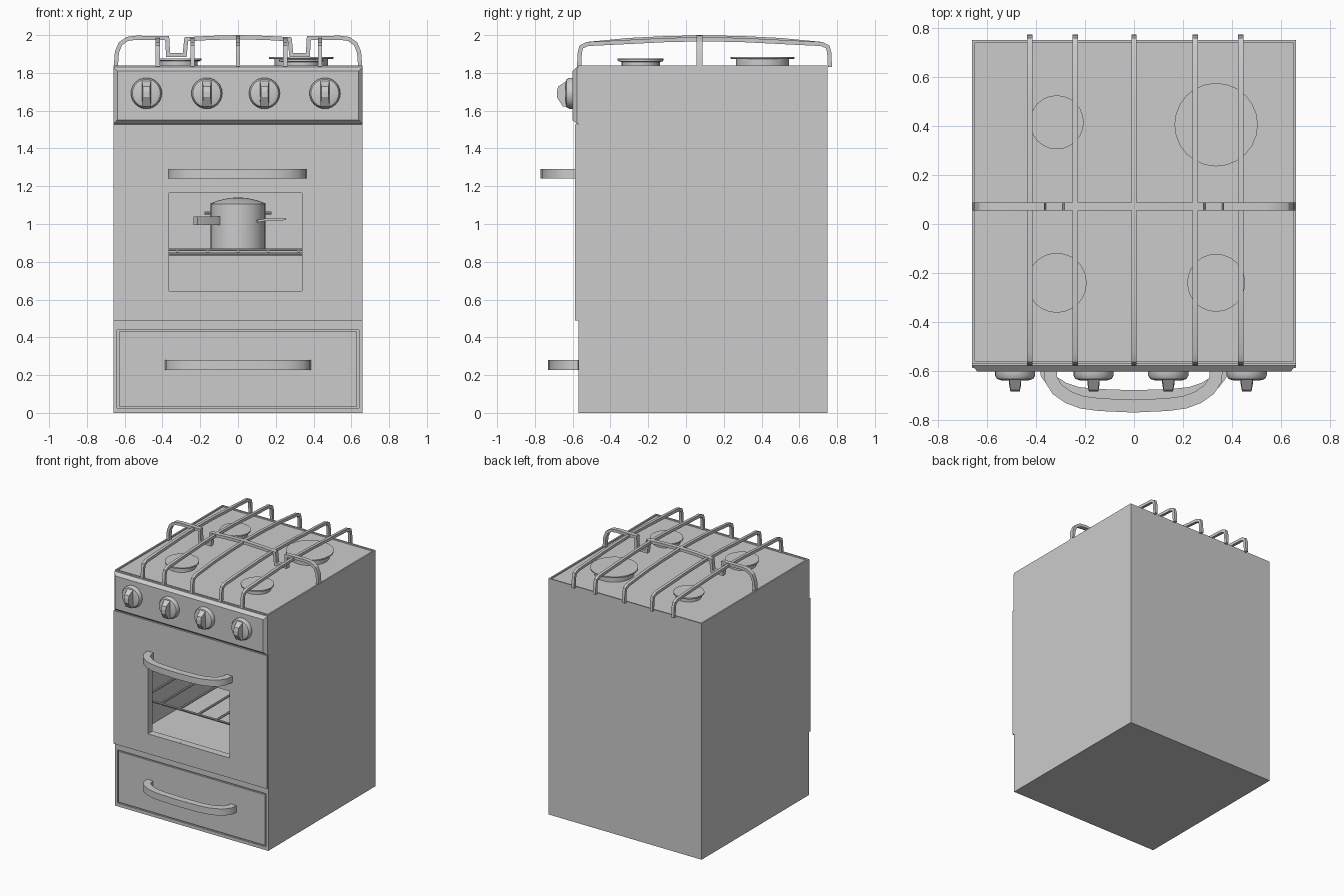
import bpy, bmesh, math
from mathutils import Vector, Matrix

if "Cube" in bpy.data.objects:
    bpy.data.objects.remove(bpy.data.objects["Cube"])


def finish(name, bm, smooth=None):
    bmesh.ops.remove_doubles(bm, verts=bm.verts, dist=1e-5)
    bmesh.ops.recalc_face_normals(bm, faces=bm.faces)
    me = bpy.data.meshes.new(name)
    bm.to_mesh(me)
    bm.free()
    ob = bpy.data.objects.new(name, me)
    bpy.context.collection.objects.link(ob)
    if smooth:
        bpy.ops.object.select_all(action='DESELECT')
        ob.select_set(True)
        bpy.context.view_layer.objects.active = ob
        bpy.ops.object.shade_smooth_by_angle(angle=math.radians(smooth))
    return ob


def box(name, x, y, z):
    bm = bmesh.new()
    bmesh.ops.create_cube(bm, size=1)
    for v in bm.verts:
        v.co = Vector([(r[0] + r[1]) / 2 + c * (r[1] - r[0]) for r, c in zip((x, y, z), v.co)])
    return finish(name, bm)


def cut(ob, cutters):
    for c in cutters:
        m = ob.modifiers.new('cut', 'BOOLEAN')
        m.operation, m.solver, m.object = 'DIFFERENCE', 'EXACT', c
        bpy.context.view_layer.objects.active = ob
        bpy.ops.object.modifier_apply(modifier=m.name)


def ribbon(name, pts, half, lo, hi, place, smooth=30):
    """Flat bar following a 2D path, extruded from lo to hi; place maps (a, b, depth) to xyz."""
    pts = [Vector(p) for p in pts]
    bm, rings = bmesh.new(), []
    for i, p in enumerate(pts):
        d0 = (p - pts[i - 1]).normalized() if i else (pts[1] - p).normalized()
        d1 = (pts[i + 1] - p).normalized() if i < len(pts) - 1 else d0
        t = (d0 + d1).normalized()
        off = Vector((-t.y, t.x)) * half / max(t.dot(d0), 0.5)
        rings.append([bm.verts.new(place(q.x, q.y, d)) for q, d in
                      ((p + off, lo), (p + off, hi), (p - off, hi), (p - off, lo))])
    for a, b in zip(rings, rings[1:]):
        for k in range(4):
            bm.faces.new((a[k], a[(k + 1) % 4], b[(k + 1) % 4], b[k]))
    bm.faces.new(rings[0])
    bm.faces.new(rings[-1])
    return finish(name, bm, smooth)


def lathe(name, prof, loc, n=24, rot=None):
    bm = bmesh.new()
    vs = [bm.verts.new((r, 0, z)) for r, z in prof]
    es = [bm.edges.new(e) for e in zip(vs, vs[1:])]
    bmesh.ops.spin(bm, geom=vs + es, cent=(0, 0, 0), axis=(0, 0, 1), angle=2 * math.pi, steps=n)
    bm.transform(Matrix.Translation(loc) @ (rot or Matrix()))
    return finish(name, bm, 30)


def rod(name, a, b, r, n=8):
    a, b = Vector(a), Vector(b)
    q = (b - a).to_track_quat('Z', 'Y').to_matrix().to_4x4()
    L = (b - a).length
    return lathe(name, [(0, 0), (r, 0), (r, L), (0, L)], a, n, q)


# Body shell with oven cavity, window, hob recess and drawer recess
body = box('body', (-.66, .66), (-.57, .75), (0, 1.84))
cavity = box('cavity_cutter', (-.6, .6), (-.53, .6), (.51, 1.46))
window = box('window_cutter', (-.365, .34), (-.7, -.5), (.645, 1.165))
hob = box('hob_cutter', (-.648, .648), (-.56, .74), (1.83, 1.95))
recess = box('drawer_cutter', (-.64, .64), (-.7, -.56), (.025, .44))
cut(body, [cavity, window, hob, recess])
box('drawer_front', (-.63, .63), (-.57, -.555), (.035, .43))

# Oven door
door = box('oven_door', (-.66, .66), (-.588, -.5701), (.49, 1.528))
cut(door, [window])
for c in (cavity, window, hob, recess):
    bpy.data.objects.remove(c)

# Control panel with chamfered border
bm = bmesh.new()
bmesh.ops.create_cube(bm, size=1)
for v in bm.verts:
    v.co = Vector((v.co.x * 1.32, -.573 + v.co.y * .01, 1.68 + v.co.z * .3))
front = [f for f in bm.faces if f.calc_center_median().y < -.5775]
bmesh.ops.inset_region(bm, faces=front, thickness=.03)
for v in front[0].verts:
    v.co.y = -.602
finish('control_panel', bm)

# Knobs: stepped disc plus upright grip
to_front = Matrix.Rotation(math.pi / 2, 4, 'X')
grip = [(-.078, 0), (-.07, .025), (-.035, .075), (-.01, .082), (.02, .082), (.07, .05), (.078, 0)]
for i, x in enumerate((-.485, -.165, .14, .46)):
    lathe(f'knob_{i}', [(0, 0), (.082, 0), (.082, .018), (.074, .032), (.055, .038), (0, .038)],
          (x, -.6, 1.692), 24, to_front)
    bm = bmesh.new()
    sides = [[bm.verts.new((x + s * (.025 if d < .06 else .019), -.602 - d, 1.692 - h))
              for h, d in grip] for s in (-1, 1)]
    for s in sides:
        bm.faces.new(s)
    for k in range(len(grip)):
        j = (k + 1) % len(grip)
        bm.faces.new((sides[0][k], sides[0][j], sides[1][j], sides[1][k]))
    finish(f'knob_grip_{i}', bm)

# Curved pull handles
def handle(name, cx, w, y0, out, z0, z1):
    half = [(w, 0), (w - .005, .32), (w - .03, .57), (w - .075, .77), (w - .13, .9), (w - .2, .96)]
    pts = [(cx - a, y0 - b * out) for a, b in half] + [(cx, y0 - out)]
    pts += [(cx + a, y0 - b * out) for a, b in reversed(half)]
    ribbon(name, pts, .026, z0, z1, lambda a, b, d: (a, b, d))

handle('door_handle', -.003, .34, -.585, .158, 1.24, 1.29)
handle('drawer_handle', 0, .36, -.568, .136, .228, .28)

# Burners
for i, (x, y, r, h) in enumerate(((-.315, .415, .11, .04), (.335, .405, .17, .055),
                                  (-.315, -.24, .122, .045), (.335, -.24, .118, .04))):
    lathe(f'burner_{i}', [(0, 0), (r * .83, 0), (r * .83, h - .012), (r, h - .01), (r, h), (0, h)],
          (x, y, 1.83))

# Pan supports running front to back
for i, x in enumerate((-.425, -.24, 0, .25, .435)):
    t = 1.988 if x == 0 else 1.978
    half = [(.664, 1.832), (.66, 1.91), (.652, 1.938), (.62, 1.953), (.4, t - .014), (.2, t - .004)]
    pts = [(.098 - a, b) for a, b in half] + [(.098, t)] + [(.098 + a, b) for a, b in reversed(half)]
    ribbon(f'pan_support_{i}', pts, .011, x - .011, x + .011, lambda a, b, d: (d, a, b))

# Cross support with end loops and two dips, mirrored about the centre
half = [(.647, 1.832), (.641, 1.91), (.622, 1.955), (.585, 1.98), (.54, 1.986), (.375, 1.984),
        (.37, 1.895), (.282, 1.895), (.274, 1.978), (.15, 1.985)]
pts = [(-a, b) for a, b in half] + [(0, 1.989)] + [(a, b) for a, b in reversed(half)]
ribbon('cross_support', pts, .011, .055, .088, lambda a, b, d: (a, d, b))

# Oven rack
for i in range(7):
    x = -.48 + i * .16
    rod(f'rack_rod_{i}', (x, -.5, .857), (x, .59, .857), .009)
for i, y in enumerate((-.47, .05, .56)):
    rod(f'rack_bar_{i}', (-.6, y, .842), (.6, y, .842), .008)
rod('rack_front_rail', (-.6, -.5, .863), (.6, -.5, .863), .007)

# Lidded pot on the rack, with handles
py = .1
lathe('pot', [(0, .868), (.145, .868), (.145, 1.105), (.15, 1.107), (.11, 1.123), (.05, 1.137), (0, 1.141)],
      (0, py, 0), 32)
ribbon('pot_grip', [(-.11, py - .1), (-.16, py - .15), (-.225, py - .19)], .022, .995, 1.04,
       lambda a, b, d: (a, b, d))
ribbon('pot_long_handle', [(.1, 1.015), (.16, 1.025), (.255, 1.026)], .006, py - .12, py - .08,
       lambda a, b, d: (a, d, b))
for i, s in enumerate((-1, 1)):
    rod(f'pot_lug_{i}', (s * .14, py, 1.058), (s * .178, py, 1.058), .008)
